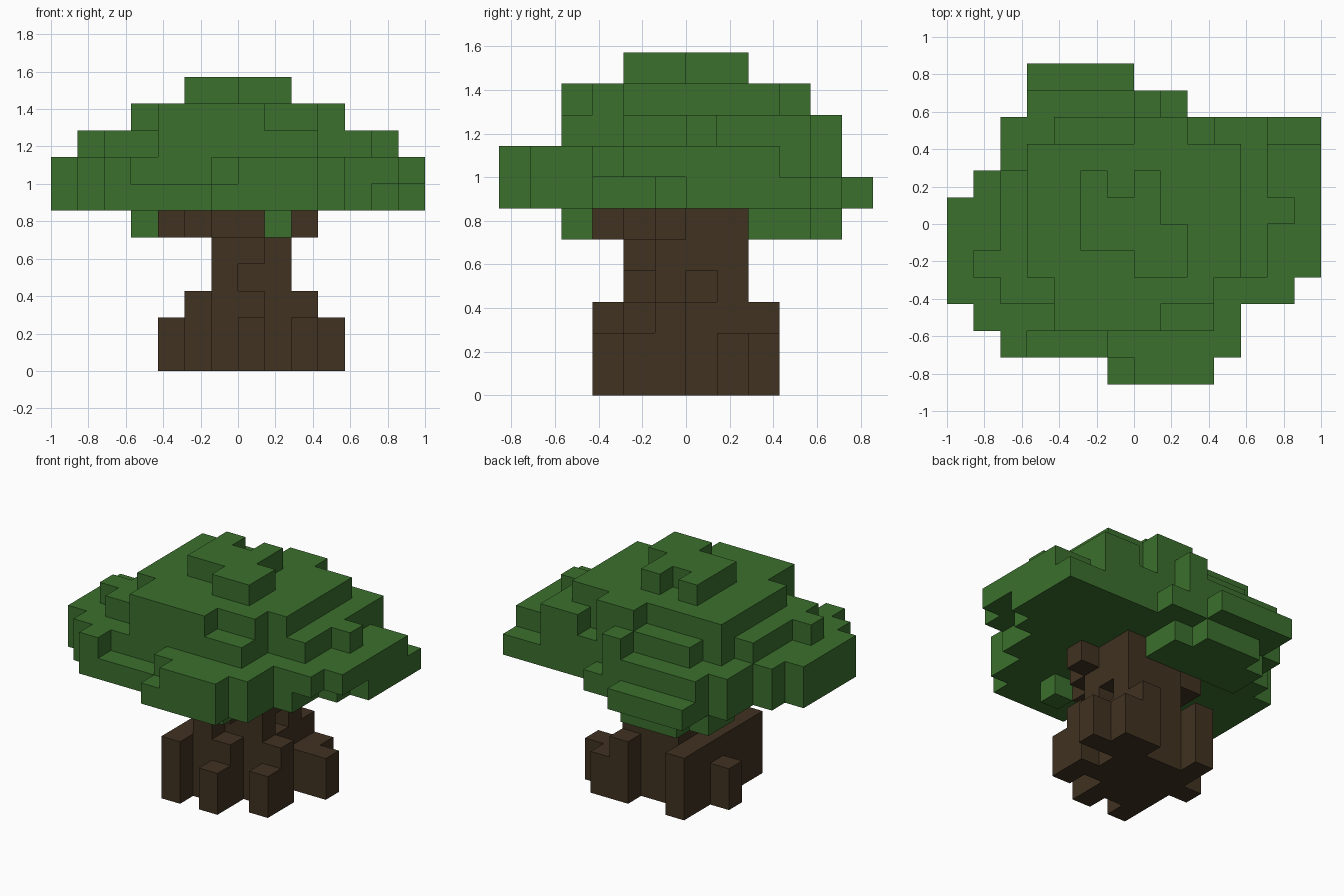
import bpy
import bmesh
from mathutils import Vector

cube = bpy.data.objects.get("Cube")
if cube:
    bpy.data.objects.remove(cube, do_unlink=True)

UNIT = 1 / 7  # edge length of one block


def make_material(name, colour):
    mat = bpy.data.materials.new(name)
    mat.use_nodes = True
    mat.diffuse_color = colour
    shader = next(n for n in mat.node_tree.nodes if n.type == "BSDF_PRINCIPLED")
    shader.inputs["Base Color"].default_value = colour
    shader.inputs["Roughness"].default_value = 0.9
    return mat


def layer(cells, levels, first_row, spans):
    """Fill one (start, end) run of blocks per row, rows running front to back."""
    for row, (start, end) in enumerate(spans, first_row):
        for x in range(start, end):
            cells.update((x, row, z) for z in levels)


def build_blocks(name, cells, neighbours, material):
    """Make the outer skin of a set of blocks, with flat areas merged."""
    solid = cells | neighbours
    bm = bmesh.new()
    for cell in sorted(cells):
        centre = Vector(cell) + Vector((0.5, 0.5, 0.5))
        for axis in range(3):
            for sign in (-1, 1):
                normal, u = Vector(), Vector()
                normal[axis] = sign
                u[(axis + 1) % 3] = 1
                v = normal.cross(u)
                if tuple(int(c + n) for c, n in zip(cell, normal)) in solid:
                    continue
                corners = (-u - v, u - v, u + v, v - u)
                bm.faces.new([bm.verts.new((centre + (normal + c) / 2) * UNIT)
                              for c in corners])
    bmesh.ops.remove_doubles(bm, verts=bm.verts, dist=UNIT / 100)
    bmesh.ops.dissolve_limit(bm, angle_limit=0.01, verts=bm.verts, edges=bm.edges)
    mesh = bpy.data.meshes.new(name)
    bm.to_mesh(mesh)
    bm.free()
    mesh.materials.append(material)
    obj = bpy.data.objects.new(name, mesh)
    bpy.context.scene.collection.objects.link(obj)
    return obj


trunk, leaves = set(), set()

# Root flare: tall core roots, then the short outer roots
layer(trunk, range(3), -3, [(-2, -1), (-2, 1), (-2, 3), (-2, 2), (-2, 2), (-2, -1)])
layer(trunk, range(3), 2, [(1, 2)])
for x, y in ((0, -3), (2, -2), (-3, 0), (2, 1), (3, 1), (2, 2)):
    layer(trunk, range(2), y, [(x, x + 1)])

# Stem
layer(trunk, [3], -2, [(-1, 0), (-1, 2), (-1, 1), (-1, 2)])
layer(trunk, [4], -2, [(-1, 1), (-1, 2), (-1, 2), (-1, 2)])

# Branch crown under the leaves
layer(trunk, [5], -3, [(-1, 1), (-2, 2), (-3, 3), (-3, 2), (-1, 2)])

# Hanging leaves
layer(leaves, [5], -4, [(1, 2)])
layer(leaves, [5], 2, [(-4, 1), (-4, 1), (-3, 0)])

# Widest leaf tier, lower half
layer(leaves, [6], -6, [(-1, 3), (-5, 4), (-6, 4), (-7, 5), (-7, 5), (-7, 6),
                        (-7, 7), (-6, 7), (-5, 7), (-5, 7), (-4, 2), (-4, 0)])
# Widest leaf tier, upper half, with a notch at the front
layer(leaves, [7], -6, [(0, 3), (-1, 4), (-6, 4), (-7, 6), (-7, 7), (-7, 7),
                        (-7, 7), (-6, 7), (-5, 7), (-5, 5), (-4, 1)])
layer(leaves, [7], -5, [(-5, -4)])

# Middle tier, with loose blocks at the back
layer(leaves, [8], -4, [(-3, 3), (-5, 3), (-6, 5), (-5, 5),
                        (-5, 6), (-5, 5), (-4, 5), (-3, 2), (0, 1)])
layer(leaves, [8], 3, [(3, 5)])

# Upper tier
layer(leaves, [9], -4, [(-3, 1), (-3, 3), (-4, 4), (-4, 4),
                        (-4, 4), (-4, 4), (-4, 4), (0, 2)])

# Top tuft
layer(leaves, [10], -2, [(0, 2), (-2, 2), (-2, 1), (-2, -1)])
layer(leaves, [10], 1, [(0, 1)])

bark = make_material("bark brown", (0.0513, 0.0319, 0.0152, 1))
foliage = make_material("leaf green", (0.0437, 0.162, 0.0262, 1))
build_blocks("trunk", trunk, leaves, bark)
build_blocks("leaf_canopy", leaves, trunk, foliage)
